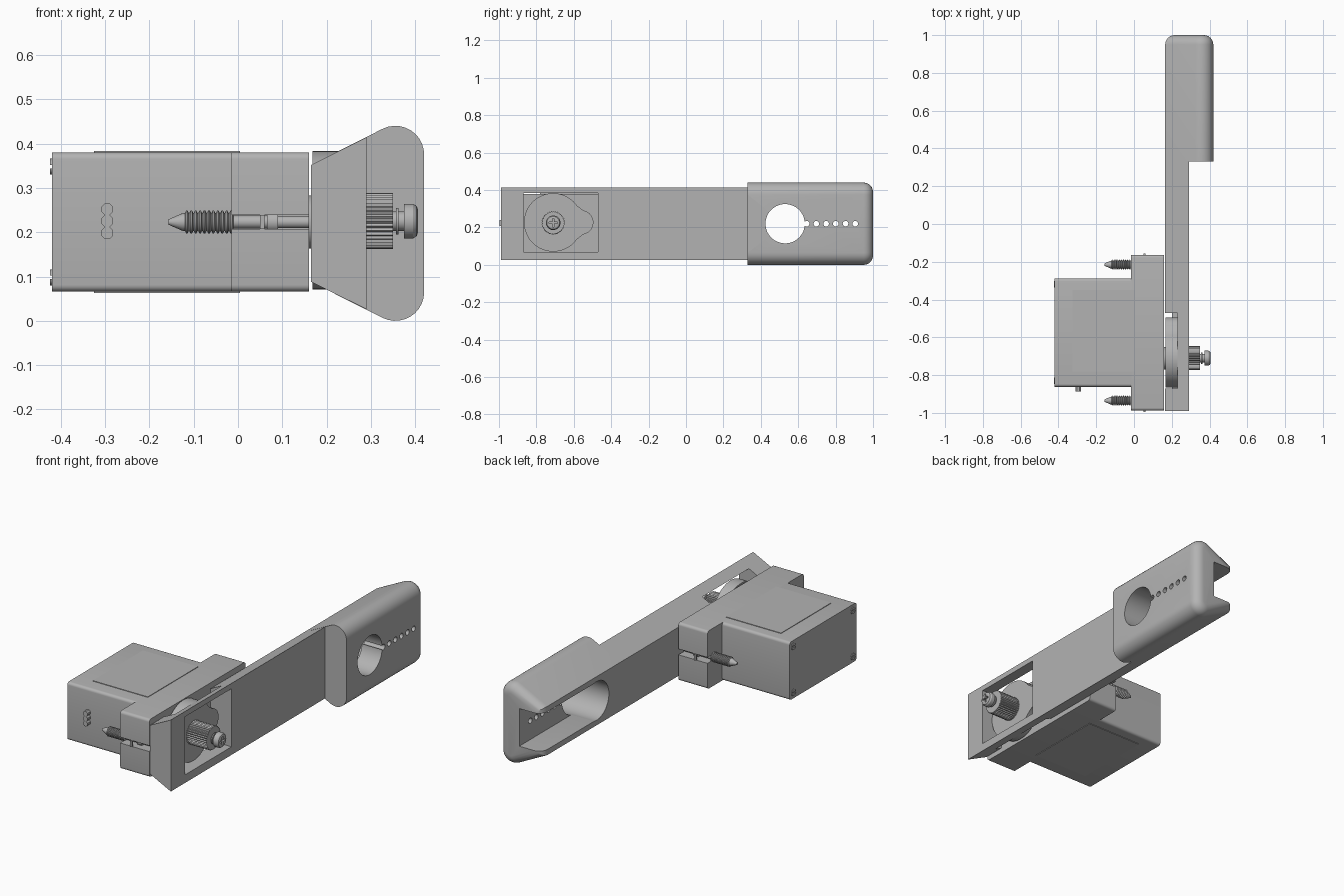
import bpy, bmesh
from math import sin, cos, pi, radians

if "Cube" in bpy.data.objects:
    bpy.data.objects.remove(bpy.data.objects["Cube"])

grey = bpy.data.materials.new("plain grey")
grey.use_nodes = True
grey.diffuse_color = (0.45, 0.45, 0.45, 1)
grey.node_tree.nodes["Principled BSDF"].inputs["Base Color"].default_value = grey.diffuse_color

MID = 0.223      # height of the servo axis
AXIS_Y = -0.71   # output shaft


def finish(name, bm, smooth=True):
    bmesh.ops.recalc_face_normals(bm, faces=bm.faces)
    mesh = bpy.data.meshes.new(name)
    bm.to_mesh(mesh)
    bm.free()
    mesh.materials.append(grey)
    ob = bpy.data.objects.new(name, mesh)
    bpy.context.collection.objects.link(ob)
    if smooth:
        shade(ob)
    return ob


def activate(ob):
    bpy.ops.object.select_all(action='DESELECT')
    ob.select_set(True)
    bpy.context.view_layer.objects.active = ob


def shade(ob):
    activate(ob)
    bpy.ops.object.shade_smooth_by_angle(angle=radians(30))


def prism(name, pts, axis, a, b, round_end=0):
    """Extrude a flat outline along x (points are y, z) or y (points are x, z)."""
    bm = bmesh.new()
    place = (lambda p, t: (t, p[0], p[1])) if axis == 'x' else (lambda p, t: (p[0], t, p[1]))
    lo = [bm.verts.new(place(p, a)) for p in pts]
    hi = [bm.verts.new(place(p, b)) for p in pts]
    bm.faces.new(lo)
    end = bm.faces.new(hi)
    n = len(pts)
    for i in range(n):
        j = (i + 1) % n
        bm.faces.new((lo[i], lo[j], hi[j], hi[i]))
    if round_end:
        bmesh.ops.recalc_face_normals(bm, faces=bm.faces)
        bmesh.ops.bevel(bm, geom=list(end.edges), offset=round_end, segments=6,
                        profile=0.5, affect='EDGES', clamp_overlap=True)
    return finish(name, bm)


def arc(cx, cy, r, start, stop, n):
    angles = [radians(start + (stop - start) * i / n) for i in range(n + 1)]
    return [(cx + r * cos(t), cy + r * sin(t)) for t in angles]


def block(name, x, y, z, r=0.0):
    """Box whose edges along x can be rounded."""
    if not r:
        return prism(name, [(y[0], z[0]), (y[1], z[0]), (y[1], z[1]), (y[0], z[1])], 'x', *x)
    pts = []
    for cy, cz, start in ((y[1] - r, z[1] - r, 0), (y[0] + r, z[1] - r, 90),
                          (y[0] + r, z[0] + r, 180), (y[1] - r, z[0] + r, 270)):
        pts += arc(cy, cz, r, start, start + 90, 5)
    return prism(name, pts, 'x', *x)


def lathe(name, profile, y, z, n=32, knurl=0.0):
    """Revolve (x, radius) points about a line along x; knurl dips every other vertex."""
    bm = bmesh.new()
    rings = []
    for x, r in profile:
        rings.append([bm.verts.new((x, y + r * (1 - knurl * (i % 2)) * cos(2 * pi * i / n),
                                    z + r * (1 - knurl * (i % 2)) * sin(2 * pi * i / n)))
                      for i in range(n)])
    for p, q in zip(rings, rings[1:]):
        for i in range(n):
            j = (i + 1) % n
            bm.faces.new((p[i], p[j], q[j], q[i]))
    bm.faces.new(rings[0])
    bm.faces.new(rings[-1])
    return finish(name, bm, smooth=not knurl)


def rod(name, x, r, y, z, n=32):
    return lathe(name, [(x[0], r), (x[1], r)], y, z, n)


def cut(ob, *cutters):
    for c in cutters:
        c.hide_render = True
        m = ob.modifiers.new("cut", 'BOOLEAN')
        m.operation, m.solver, m.object = 'DIFFERENCE', 'EXACT', c
        activate(ob)
        # cuts run before the smoothing modifier, if there is one
        bpy.ops.object.modifier_move_to_index(modifier=m.name, index=0)
        bpy.ops.object.modifier_apply(modifier=m.name)
        bpy.data.objects.remove(c)
    shade(ob)


# Arm: flared bar with a rectangular window for the horn
arm = prism("arm", [(0.165, 0.088), (0.29, 0.026), (0.29, 0.414), (0.165, 0.352)], 'y', -0.99, 0.33)
cut(arm, block("window_cutter", (0.1, 0.4), (-0.87, -0.47), (0.07, 0.385)))

# Handle: same flare carried on to rounded shoulders, with a rounded far end
flare = [(0.165, 0.088)] + arc(0.355, 0.065, 0.065, 243.4, 360, 10)
flare += arc(0.355, 0.375, 0.065, 0, 116.6, 10) + [(0.165, 0.352)]
handle = prism("handle", flare, 'y', 0.33, 1.0, round_end=0.05)
cut(handle,
    block("channel_cutter", (0.1, 0.3), (0.53, 1.1), (0.118, 0.322)),
    rod("round_hole_cutter", (0.1, 0.5), 0.105, 0.53, 0.22, 48),
    *[rod("pin_hole_cutter", (0.2, 0.5), 0.015, 0.645 + 0.052 * i, 0.22, 16) for i in range(6)])

# Servo body and flange
block("servo_body", (-0.42, -0.012), (-0.862, -0.288), (0.066, 0.38), 0.015)
flange = block("mounting_flange", (-0.015, 0.16), (-0.988, -0.163), (0.066, 0.38), 0.015)
cut(flange, *[block("slot_cutter", (-0.1, 0.3), y, (0.207, 0.239))
              for y in ((-1.1, -0.915), (-0.235, 0.0))])

# Thin raised panels above and below
for name, z in (("top_panel", (0.379, 0.383)), ("bottom_panel", (0.063, 0.067))):
    block(name, (-0.325, 0.005), (-0.78, -0.35), z)

# Mounting screws: threaded point, shank and collar, with a small rib in each slot
for side, y, edge in (("front", -0.935, -0.99), ("back", -0.215, -0.161)):
    profile = [(-0.157, 0.006), (-0.125, 0.02)]
    for i in range(11):
        x = -0.12 + 0.01 * i
        profile += [(x, 0.02), (x + 0.003, 0.026), (x + 0.006, 0.026), (x + 0.009, 0.02)]
    profile += [(-0.01, 0.015), (0.065, 0.015), (0.065, 0.024), (0.09, 0.024),
                (0.09, 0.014), (0.16, 0.014)]
    lathe(side + "_mounting_screw", profile, y, MID, 20)
    block(side + "_slot_rib", (0.05, 0.06), (edge - 0.006, edge + 0.006), (0.207, 0.239))

# Three wire stubs on the front of the body
for i in range(3):
    stub = arc(-0.295, 0.198 + 0.027 * i, 0.0145, 22.5, 337.5, 7)
    prism("wire_stub", stub, 'y', -0.888, -0.855)

# Case screws at the corners of the end cover
for y in (-0.83, -0.32):
    for z in (0.098, 0.348):
        screw = rod("case_screw", (-0.424, -0.40), 0.018, y, z, 20)
        cut(screw, block("slot_cutter", (-0.5, -0.418), (y - 0.03, y + 0.03), (z - 0.004, z + 0.004)))

# Output shaft and horn with a single rounded lobe
rod("output_shaft", (0.15, 0.24), 0.06, AXIS_Y, MID)
outline = arc(AXIS_Y, 0.227, 0.156, 35, 325, 48) + arc(AXIS_Y + 0.15, 0.227, 0.065, -80, 80, 14)
prism("horn", outline, 'x', 0.168, 0.23)

# Knurled hub and cross-head screw
lathe("knurled_hub", [(0.225, 0.063), (0.35, 0.063)], AXIS_Y, MID + 0.002, 72, knurl=0.08)
head = lathe("horn_screw", [(0.34, 0.022), (0.356, 0.022), (0.356, 0.03), (0.362, 0.03), (0.362, 0.022),
                            (0.374, 0.022), (0.374, 0.039), (0.395, 0.039), (0.403, 0.034),
                            (0.406, 0.026)], AXIS_Y, MID + 0.002, 32)
for dy, dz in ((0.022, 0.005), (0.005, 0.022)):
    cut(head, block("cross_cutter", (0.39, 0.45), (AXIS_Y - dy, AXIS_Y + dy),
                    (MID + 0.002 - dz, MID + 0.002 + dz)))
